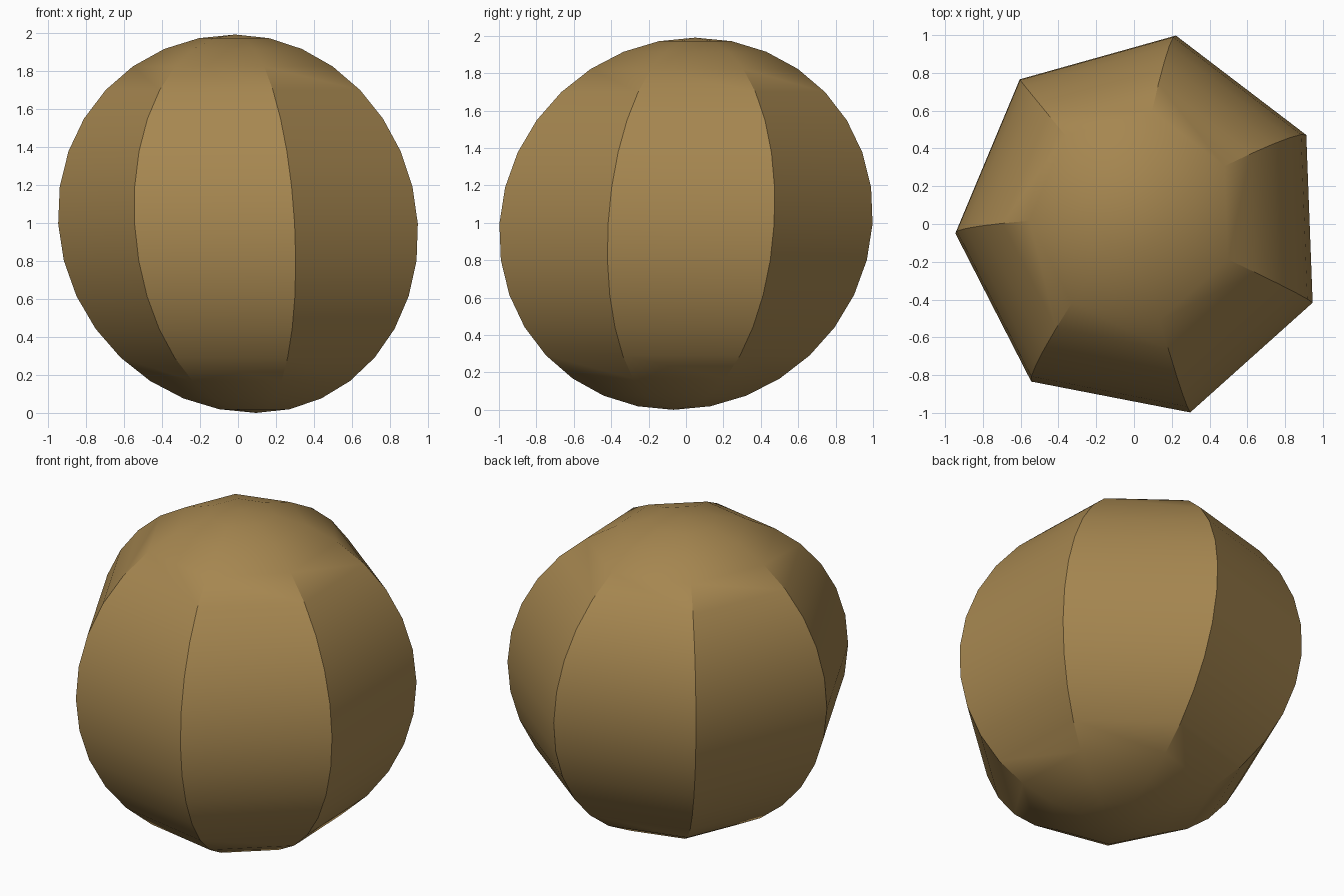
import bpy, bmesh, math
from mathutils import Matrix, Vector

if "Cube" in bpy.data.objects:
    bpy.data.objects.remove(bpy.data.objects["Cube"])

# Seven-sided, sixteen-ring ball
bm = bmesh.new()
bmesh.ops.create_uvsphere(bm, u_segments=7, v_segments=16, radius=1.0)

# Turn so one meridian sits at 79.4 degrees
ref = max(bm.verts, key=lambda v: math.hypot(v.co.x, v.co.y))
turn = math.radians(79.4) - math.atan2(ref.co.y, ref.co.x)
bm.transform(Matrix.Rotation(turn, 4, 'Z'))

# Slight stretch and lean; the rings stay level
bm.transform(Matrix(((0.987, 0, -0.055, 0),
                     (0, 1.024, 0.058, 0),
                     (0, 0, 0.995, 0),
                     (0, 0, 0, 1))))

# Centre on x and y, stand on the ground
lo = Vector([min(v.co[i] for v in bm.verts) for i in range(3)])
hi = Vector([max(v.co[i] for v in bm.verts) for i in range(3)])
bm.transform(Matrix.Translation((-(lo.x + hi.x) / 2, -(lo.y + hi.y) / 2, -lo.z)))

mesh = bpy.data.meshes.new("ball")
bm.to_mesh(mesh)
bm.free()
ball = bpy.data.objects.new("ball", mesh)
bpy.context.collection.objects.link(ball)

# Smooth along the panels, sharp between them
bpy.context.view_layer.objects.active = ball
ball.select_set(True)
bpy.ops.object.shade_smooth_by_angle(angle=math.radians(30))

# Brown material
mat = bpy.data.materials.new("brown")
mat.diffuse_color = (0.38, 0.24, 0.08, 1)
mat.use_nodes = True
mat.node_tree.nodes["Principled BSDF"].inputs["Base Color"].default_value = mat.diffuse_color
mesh.materials.append(mat)
